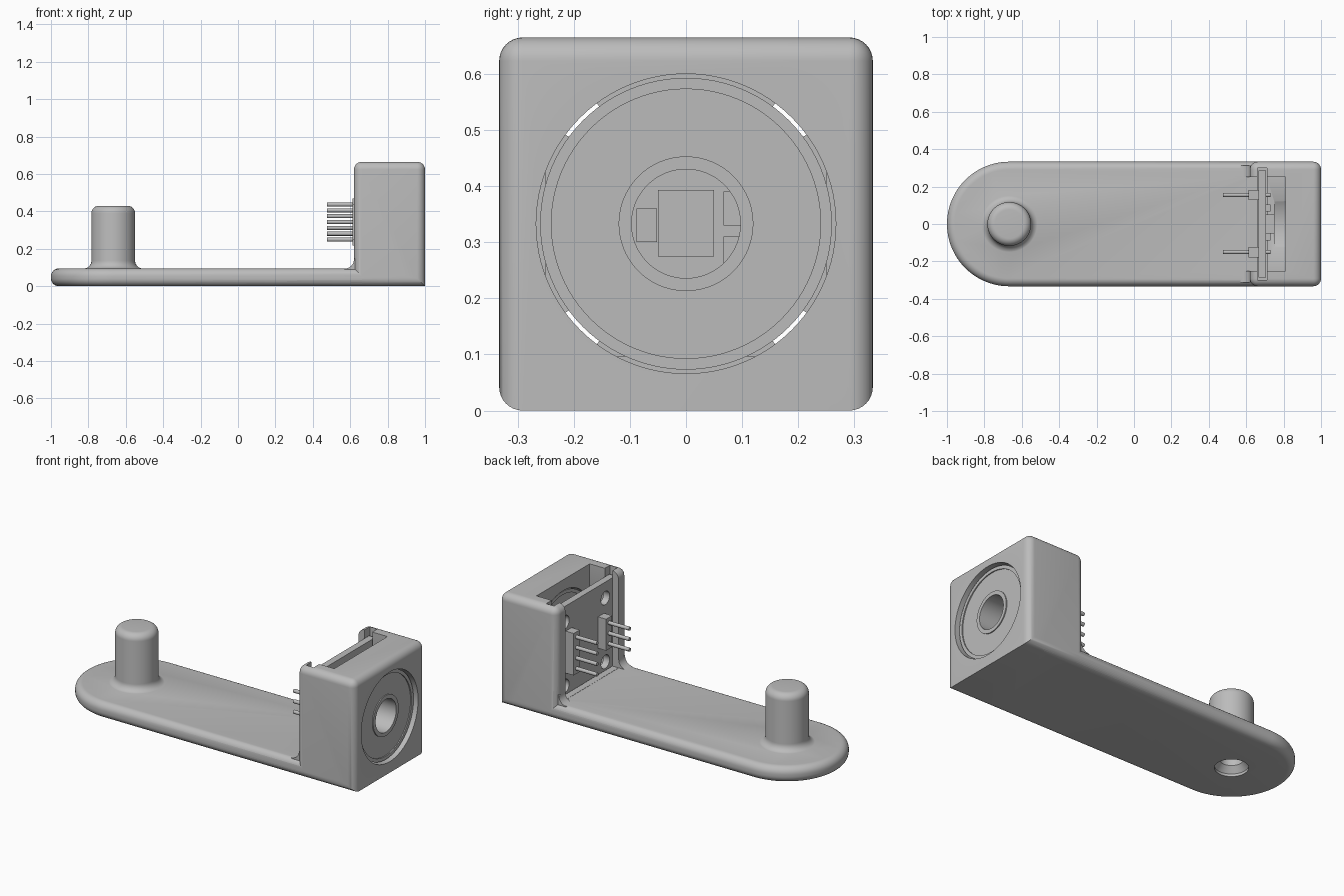
import bpy, bmesh, math
from mathutils import Matrix, Vector

if "Cube" in bpy.data.objects:
    bpy.data.objects.remove(bpy.data.objects["Cube"], do_unlink=True)

grey = bpy.data.materials.new("plain_grey")
grey.use_nodes = True
grey.diffuse_color = (0.5, 0.5, 0.5, 1)
grey.node_tree.nodes["Principled BSDF"].inputs["Base Color"].default_value = (0.5, 0.5, 0.5, 1)


def finish(name, bm):
    bmesh.ops.recalc_face_normals(bm, faces=bm.faces)
    mesh = bpy.data.meshes.new(name)
    bm.to_mesh(mesh)
    bm.free()
    mesh.materials.append(grey)
    obj = bpy.data.objects.new(name, mesh)
    bpy.context.collection.objects.link(obj)
    return obj


def activate(obj):
    bpy.ops.object.select_all(action='DESELECT')
    obj.select_set(True)
    bpy.context.view_layer.objects.active = obj


def smooth(obj):
    activate(obj)
    bpy.ops.object.shade_smooth_by_angle(angle=math.radians(32))


def box(name, x, y, z, radius=0, skip=None):
    """Box from axis ranges; edges rounded except those chosen by skip."""
    bm = bmesh.new()
    low, high = (Vector(c) for c in zip(x, y, z))
    bmesh.ops.create_cube(bm, size=1)
    bmesh.ops.scale(bm, vec=high - low, verts=bm.verts)
    bmesh.ops.translate(bm, vec=(low + high) / 2, verts=bm.verts)
    if radius:
        edges = [e for e in bm.edges if not (skip and all(skip(v.co) for v in e.verts))]
        bmesh.ops.bevel(bm, geom=edges, offset=radius, segments=8, profile=0.5, affect='EDGES')
    return finish(name, bm)


def prism(name, points, shift, radius=0):
    """Closed outline pushed along a vector, with optional rounded rims."""
    bm = bmesh.new()
    near = [bm.verts.new(p) for p in points]
    far = [bm.verts.new(Vector(p) + Vector(shift)) for p in points]
    caps = [bm.faces.new(near), bm.faces.new(far[::-1])]
    for i in range(len(points)):
        bm.faces.new((near[i - 1], near[i], far[i], far[i - 1]))
    bmesh.ops.recalc_face_normals(bm, faces=bm.faces)
    if radius:
        rims = [e for cap in caps for e in cap.edges]
        bmesh.ops.bevel(bm, geom=rims, offset=radius, segments=8, profile=0.5, affect='EDGES')
    return finish(name, bm)


def lathe(name, profile, origin, along_x=False, steps=64):
    """Spin (radius, height) points around z, or around x."""
    bm = bmesh.new()
    verts = [bm.verts.new((r, 0, h)) for r, h in profile]
    edges = [bm.edges.new(pair) for pair in zip(verts, verts[1:])]
    if profile[0][0] > 0:
        edges.append(bm.edges.new((verts[-1], verts[0])))
    bmesh.ops.spin(bm, geom=verts + edges, cent=(0, 0, 0), axis=(0, 0, 1),
                   angle=math.tau, steps=steps, use_duplicate=False)
    bmesh.ops.remove_doubles(bm, verts=bm.verts, dist=1e-5)
    turn = Matrix.Rotation(math.pi / 2, 4, 'Y') if along_x else Matrix.Identity(4)
    bm.transform(Matrix.Translation(origin) @ turn)
    return finish(name, bm)


def rod(name, radius, start, length, steps=16):
    return lathe(name, [(0, 0), (radius, 0), (radius, length), (0, length)], start, True, steps)


def combine(target, other, operation):
    other.hide_render = True
    mod = target.modifiers.new("combine", 'BOOLEAN')
    mod.operation, mod.solver, mod.object = operation, 'EXACT', other
    activate(target)
    bpy.ops.object.modifier_apply(modifier=mod.name)
    bpy.data.objects.remove(other, do_unlink=True)


def arc(cx, cz, r, a0, a1, n=8):
    angles = [math.radians(a0 + (a1 - a0) * i / n) for i in range(n + 1)]
    return [(cx + r * math.cos(a), cz + r * math.sin(a)) for a in angles]


HALF, TOP, MID = 0.333, 0.095, 0.333
POST = (-0.667, 0, 0)

# Arm: flat bar with a round end
outline = [(x, y, 0) for x, y in arc(-0.667, 0, HALF, 90, 270, 48)] + [(0.9, -HALF, 0), (0.9, HALF, 0)]
body = prism("bracket_body", outline, (0, 0, TOP), 0.042)

# Upright housing block
block = box("housing", (0.62, 1), (-HALF, HALF), (0, 0.665), 0.042,
            lambda c: c.x > 0.9 and c.z < 0.1)
combine(body, block, 'UNION')

# Post with a filleted foot and rounded top
profile = [(0, 0.04), (0.159, 0.04)] + arc(0.159, 0.136, 0.042, 270, 180)
profile += arc(0.077, 0.39, 0.04, 0, 90) + [(0, 0.43)]
combine(body, lathe("post", profile, POST), 'UNION')

# Fillets where the side walls meet the arm
for side in (-1, 1):
    curve = arc(0.57, 0.144, 0.05, 270, 360)
    points = [(x, side * 0.252, z) for x, z in [(0.57, 0.06), *curve, (0.66, 0.194), (0.66, 0.06)]]
    combine(body, prism("wall_fillet", points, (0, side * 0.06, 0)), 'UNION')

# Pocket, board slot, bearing bore and countersunk hole under the post
combine(body, box("pocket", (0.5, 0.81), (-0.25, 0.25), (TOP + 0.001, 0.8)), 'DIFFERENCE')
combine(body, box("slot", (0.66, 0.71), (-0.3, 0.3), (0.05, 0.8)), 'DIFFERENCE')
combine(body, rod("bore", 0.267, (0.75, 0, MID), 0.4, 96), 'DIFFERENCE')
hole = [(0, -0.02), (0.09, -0.02), (0.09, 0.015), (0.062, 0.05), (0.062, 0.36), (0, 0.36)]
combine(body, lathe("post_hole", hole, POST), 'DIFFERENCE')
smooth(body)

# Bearing: inner and outer rings with slightly recessed shields
a, b, dip = 0.815, 0.975, 0.006
rings = [(0.097, a), (0.12, a), (0.12, a + dip), (0.24, a + dip), (0.24, a), (0.26, a),
         (0.26, b), (0.24, b), (0.24, b - dip), (0.12, b - dip), (0.12, b), (0.097, b)]
smooth(lathe("bearing", rings, (0, 0, MID), True, 96))

# Circuit board with four mounting holes
board = box("circuit_board", (0.665, 0.705), (-0.285, 0.285), (0.052, 0.618))
for sy in (-1, 1):
    for sz in (-1, 1):
        combine(board, rod("mount_hole", 0.04, (0.6, sy * 0.19, MID + sz * 0.19), 0.2, 32), 'DIFFERENCE')
smooth(board)

# Chip and small components facing the bearing
box("sensor_chip", (0.705, 0.75), (-0.05, 0.05), (0.275, 0.393))
for y, z in ((0.085, 0.36), (0.085, 0.28), (-0.07, 0.33)):
    box("small_component", (0.705, 0.73), (y - 0.018, y + 0.018), (z - 0.03, z + 0.03))

# Pin headers
pitch = 0.0625
for side, y, count in (("left", 0.155, 4), ("right", -0.15, 3)):
    tall = count * pitch / 2
    box(side + "_header", (0.612, 0.665), (y - 0.028, y + 0.028), (0.343 - tall, 0.343 + tall))
    for i in range(count):
        z = 0.343 + (i - (count - 1) / 2) * pitch
        smooth(rod(side + "_pin", 0.011, (0.475, y, z), 0.255))
